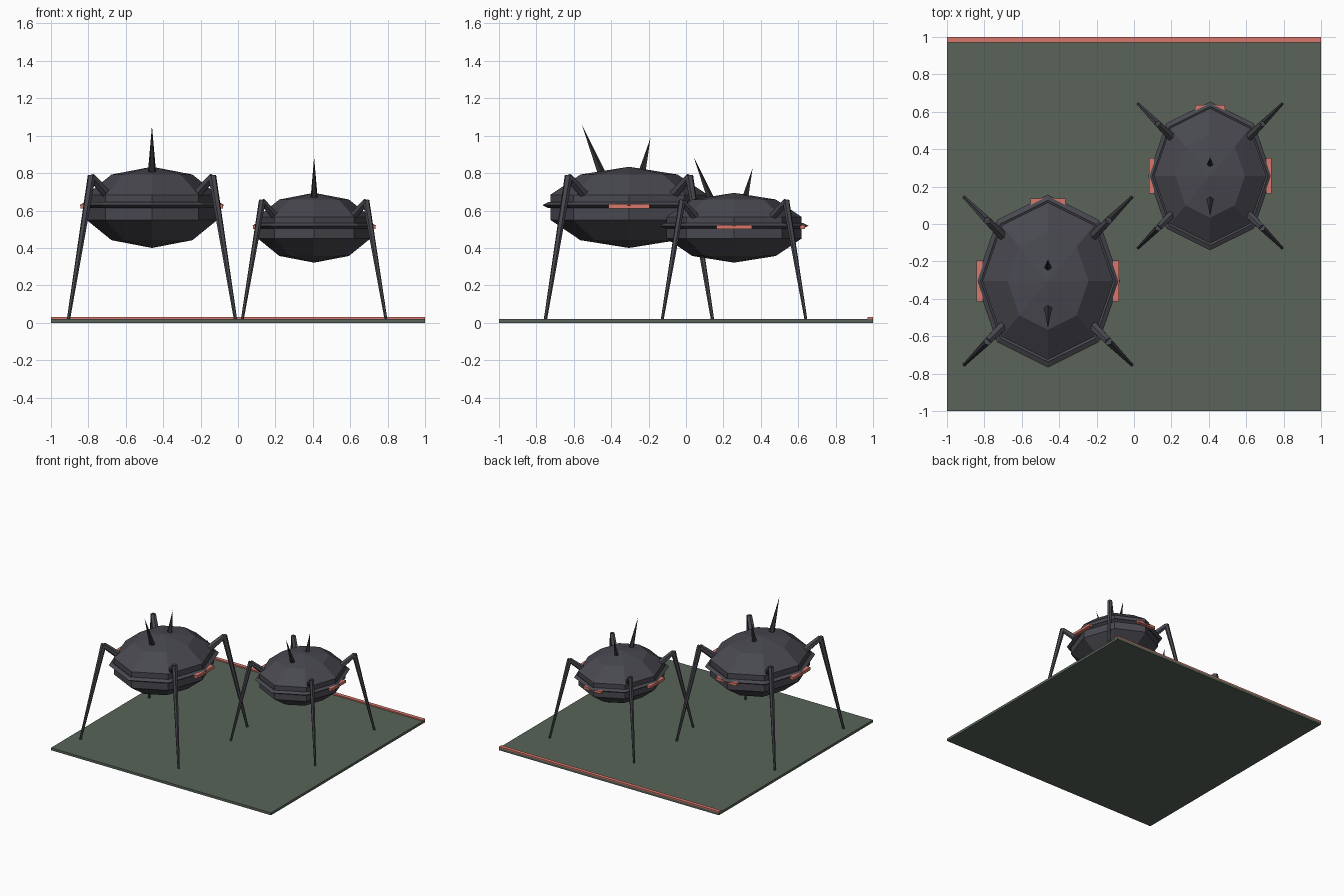
import bpy, math
from mathutils import Vector

if "Cube" in bpy.data.objects:
    bpy.data.objects.remove(bpy.data.objects["Cube"])


def material(name, rgb):
    m = bpy.data.materials.new(name)
    m.diffuse_color = (*rgb, 1)
    m.use_nodes = True
    m.node_tree.nodes["Principled BSDF"].inputs["Base Color"].default_value = m.diffuse_color
    return m


SHELL = material("charcoal", (0.065, 0.065, 0.08))
SPIKE = material("dark charcoal", (0.032, 0.032, 0.036))
GLOW = material("coral red", (0.69, 0.19, 0.15))
GROUND = material("moss grey", (0.10, 0.127, 0.098))


def finish(name, mat):
    ob = bpy.context.object
    ob.name = name
    ob.data.materials.append(mat)
    return ob


def box(name, mat, centre, size):
    bpy.ops.mesh.primitive_cube_add(size=1, location=centre)
    ob = finish(name, mat)
    ob.scale = size
    return ob


def rod(name, mat, a, b, r1, r2, sides):
    # tapered rod or spike from point a to point b
    a, b = Vector(a), Vector(b)
    d = b - a
    bpy.ops.mesh.primitive_cone_add(vertices=sides, radius1=r1, radius2=r2,
                                    depth=d.length, location=(a + b) / 2)
    ob = finish(name, mat)
    ob.rotation_euler = d.to_track_quat('Z', 'Y').to_euler()
    return ob


def walker(label, cx, cy, cz, s):
    def at(x, y, z):
        return (cx + x * s, cy + y * s, cz + z * s)

    # faceted oval body
    bpy.ops.mesh.primitive_uv_sphere_add(segments=8, ring_count=5, radius=1,
                                         location=at(0, 0, 0))
    finish(label + "_body", SHELL).scale = (0.368 * s, 0.442 * s, 0.217 * s)

    # pointed rim around the middle
    bpy.ops.mesh.primitive_torus_add(major_segments=8, minor_segments=4,
                                     major_radius=0.36, minor_radius=0.025,
                                     location=at(0, 0, 0.012))
    finish(label + "_rim", SHELL).scale = (s, 1.2 * s, 0.65 * s)

    # glowing slots on both sides and the back
    for side, x in (("left", -0.365), ("right", 0.365)):
        box(f"{label}_{side}_slot", GLOW, at(x, 0, 0.005),
            (0.032 * s, 0.22 * s, 0.024 * s))
    box(label + "_back_slot", GLOW, at(0, 0.425, 0.005),
        (0.185 * s, 0.032 * s, 0.024 * s))

    # four bent legs
    for sx in (-1, 1):
        for sy in (-1, 1):
            leg = f"{label}_{'back' if sy > 0 else 'front'}_{'right' if sx > 0 else 'left'}"
            knee = at(sx * 0.322, sy * 0.322, 0.163)
            foot = at(sx * 0.447, sy * 0.447, 0)
            rod(leg + "_upper_leg", SHELL, at(sx * 0.21, sy * 0.21, 0.035),
                knee, 0.03 * s, 0.022 * s, 6)
            rod(leg + "_lower_leg", SHELL, (foot[0], foot[1], 0.015),
                (knee[0], knee[1], knee[2] + 0.006), 0.009 * s, 0.022 * s, 6)

    # back spikes
    rod(label + "_front_spike", SPIKE, at(0, -0.135, 0.15), at(0, -0.25, 0.437),
        0.026 * s, 0, 5)
    rod(label + "_rear_spike", SPIKE, at(0, 0.065, 0.16), at(0, 0.115, 0.37),
        0.024 * s, 0, 5)


# base plate with a marked back edge
box("ground_plate", GROUND, (0, 0, 0.01), (2, 2, 0.02))
box("edge_strip", GLOW, (0, 0.985, 0.025), (2, 0.03, 0.01))

walker("large_walker", -0.46, -0.305, 0.617, 1.0)
walker("small_walker", 0.407, 0.257, 0.508, 0.86)
